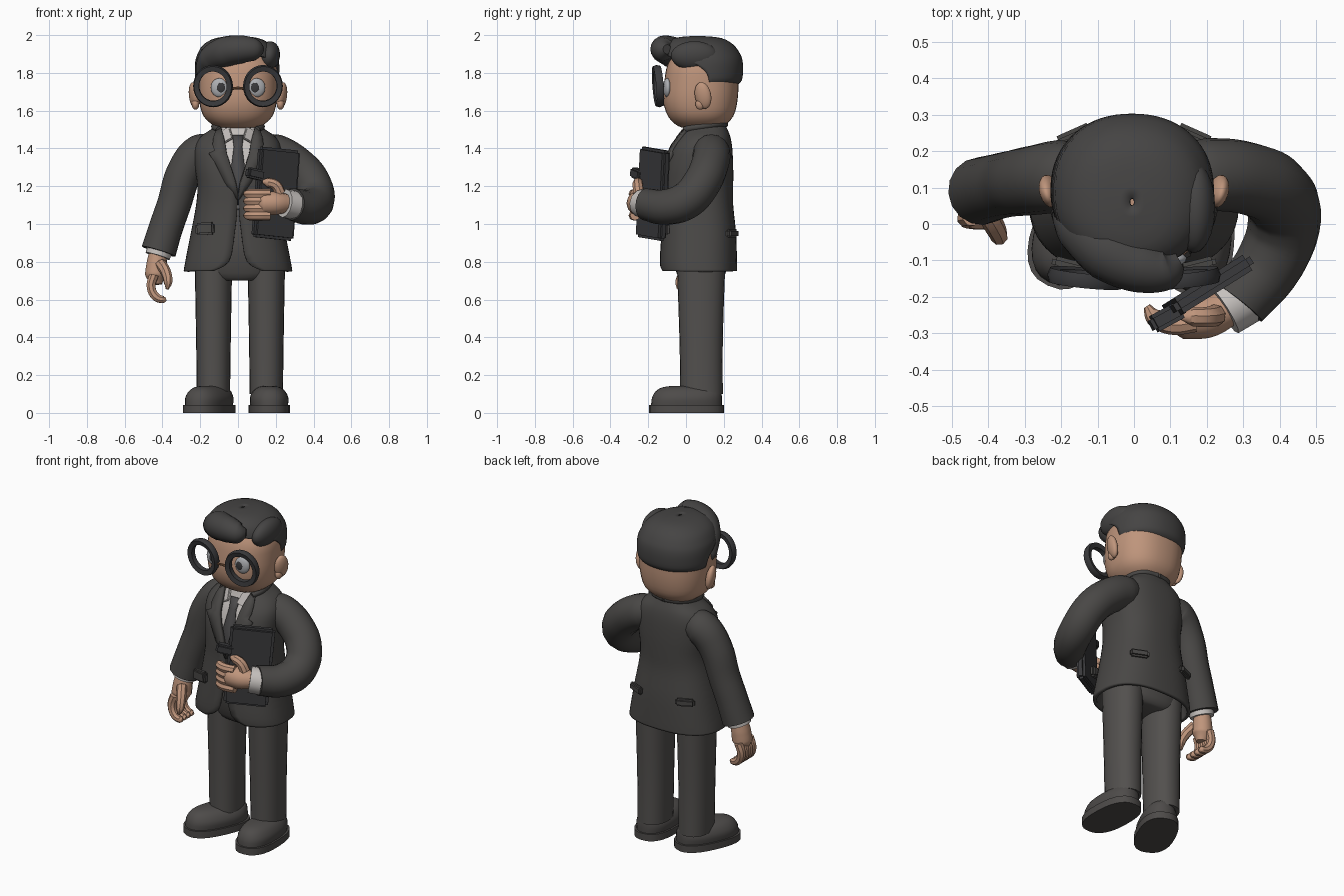
import bpy, bmesh, math
from mathutils import Vector, Euler

cube = bpy.data.objects.get("Cube")
if cube:
    bpy.data.objects.remove(cube)


def material(name, r, g, b):
    m = bpy.data.materials.new(name)
    m.use_nodes = True
    m.diffuse_color = (r, g, b, 1)
    m.node_tree.nodes["Principled BSDF"].inputs["Base Color"].default_value = (r, g, b, 1)
    return m


skin = material("skin", .52, .3, .2)
hair = material("hair", .06, .058, .057)
suit = material("suit", .066, .063, .06)
trouser = material("trouser", .085, .08, .076)
leather = material("shoe leather", .075, .07, .067)
linen = material("shirt linen", .56, .53, .51)
silk = material("tie silk", .07, .068, .07)
black = material("black", .042, .042, .045)
eye_white = material("eye white", .42, .43, .45)
bronze = material("bronze", .25, .12, .06)
parts = []


def finish(name, bm, mat, thick=0):
    me = bpy.data.meshes.new(name)
    bm.to_mesh(me)
    bm.free()
    me.materials.append(mat)
    ob = bpy.data.objects.new(name, me)
    bpy.context.collection.objects.link(ob)
    if thick:
        mod = ob.modifiers.new("thickness", "SOLIDIFY")
        mod.thickness, mod.offset = thick, -1
    parts.append(ob)
    return ob


def spline(rows, steps):
    """Catmull-Rom rows between the given rows."""
    rows = [Vector(r) for r in rows]
    out = []
    for i in range(len(rows) - 1):
        a, b, c, d = rows[max(i - 1, 0)], rows[i], rows[i + 1], rows[min(i + 2, len(rows) - 1)]
        for k in range(steps):
            t = k / steps
            out.append(b + (c - a) * t / 2 + (a * 2 - b * 5 + c * 4 - d) * t * t / 2
                       + (b * 3 - a - c * 3 + d) * t ** 3 / 2)
    return out + [rows[-1]]


def loft(name, rows, mat, cx=0, power=.82, n=32, steps=3, thick=0):
    """Stack rounded sections: height, half width, front y, back y, front opening in degrees."""
    bm = bmesh.new()
    rings = []
    for z, w, front, back, opening in spline(rows, steps):
        start = math.radians(max(opening, 0))
        ring = []
        for i in range(n + 1):
            t = start + (2 * math.pi - 2 * start) * i / n
            s, c = math.sin(t), math.cos(t)
            x = math.copysign(abs(s) ** power, s) * w
            y = (front + back) / 2 - math.copysign(abs(c) ** power, c) * (back - front) / 2
            ring.append(bm.verts.new((cx + x, y, z)))
        rings.append(ring)
    for lo, hi in zip(rings, rings[1:]):
        for i in range(n):
            bm.faces.new((lo[i], lo[i + 1], hi[i + 1], hi[i]))
    bmesh.ops.remove_doubles(bm, verts=bm.verts, dist=.0004)
    if not thick:
        bmesh.ops.holes_fill(bm, edges=[e for e in bm.edges if e.is_boundary])
    return finish(name, bm, mat, thick)


def tube(name, points, mat, sides=4):
    """Sweep a round section through x, y, z, radius points."""
    cu = bpy.data.curves.new(name, "CURVE")
    cu.dimensions, cu.bevel_depth, cu.bevel_resolution = "3D", 1, sides
    cu.use_fill_caps, cu.resolution_u = True, 6
    sp = cu.splines.new("BEZIER")
    sp.bezier_points.add(len(points) - 1)
    for bp, (x, y, z, r) in zip(sp.bezier_points, points):
        bp.co, bp.radius = (x, y, z), r
        bp.handle_left_type = bp.handle_right_type = "AUTO"
    tmp = bpy.data.objects.new("path", cu)
    bpy.context.collection.objects.link(tmp)
    bpy.context.view_layer.update()
    mesh = bpy.data.meshes.new_from_object(tmp.evaluated_get(bpy.context.evaluated_depsgraph_get()))
    bm = bmesh.new()
    bm.from_mesh(mesh)
    bpy.data.objects.remove(tmp)
    bmesh.ops.remove_doubles(bm, verts=bm.verts, dist=.0001)
    for f in bm.faces:
        f.material_index = 0
    return finish(name, bm, mat)


def ball(name, loc, size, mat, rot=(0, 0, 0)):
    bm = bmesh.new()
    bmesh.ops.create_uvsphere(bm, u_segments=20, v_segments=12, radius=1)
    ob = finish(name, bm, mat)
    ob.location, ob.scale, ob.rotation_euler = loc, size, rot
    return ob


def box(name, loc, size, mat, rot=(0, 0, 0), bevel=.01):
    bm = bmesh.new()
    bmesh.ops.create_cube(bm, size=1)
    bmesh.ops.scale(bm, vec=size, verts=bm.verts)
    bmesh.ops.bevel(bm, geom=bm.edges[:], offset=bevel, segments=2, affect="EDGES")
    ob = finish(name, bm, mat)
    ob.location, ob.rotation_euler = loc, rot
    return ob


# Legs, hips and shoes
loft("hips", [(.7, .12, -.02, .18, 0), (.74, .215, -.05, .21, 0), (.9, .22, -.09, .23, 0),
              (1.12, .19, -.08, .22, 0)], trouser)
for side, cx, turn in (("right", -.13, -25), ("left", .15, 2)):
    loft(side + "_trouser_leg", [(.1, .088, -.03, .195, 0), (.4, .092, -.035, .195, 0),
                                 (.84, .1, -.05, .21, 0)], trouser, cx, .9, 24)
    sole = loft(side + "_sole", [(0, .11, -.28, .115, 0), (.042, .11, -.28, .115, 0)], leather, 0, .8, 28, 1)
    shoe = loft(side + "_shoe", [(.042, .1, -.27, .105, 0), (.08, .102, -.265, .105, 0), (.115, .085, -.245, .1, 0),
                                 (.135, .06, -.21, .08, 0), (.143, .03, -.16, .05, 0)], leather, 0, .85, 28)
    for ob in (sole, shoe):
        ob.location = (cx + .012, .085, 0)
        ob.rotation_euler.z = math.radians(turn)

# Shirt, tie and neck
loft("shirt", [(1.08, .19, -.085, .22, 0), (1.2, .19, -.09, .22, 0), (1.3, .2, -.08, .22, 0),
               (1.4, .19, -.05, .21, 0), (1.46, .15, -.02, .2, 0), (1.52, .095, .0, .18, 0)], linen)
loft("neck", [(1.45, .08, .02, .17, 0), (1.56, .08, .02, .17, 0)], skin, steps=1)
bm = bmesh.new()
edge = [(.03, -.025, 1.47), (.022, -.055, 1.41), (.036, -.092, 1.3), (.026, -.108, 1.2), (.012, -.11, 1.1)]
pairs = [[bm.verts.new((s * x, y, z)) for s in (-1, 1)] for x, y, z in edge]
for a, b in zip(pairs, pairs[1:]):
    bm.faces.new((a[1], a[0], b[0], b[1]))
finish("tie", bm, silk, .012)
for s in (-1, 1):
    box("shirt_collar_flap", (s * .06, -.02, 1.47), (.06, .015, .08), linen, (-.5, s * .5, s * .35), .004)

# Jacket with an open front
loft("jacket", [(.75, .288, -.135, .27, 22), (.8, .28, -.14, .27, 6.5), (.95, .25, -.13, .265, 2.2),
                (1.1, .222, -.12, .25, .3), (1.2, .215, -.12, .25, 1.6), (1.3, .228, -.11, .25, 7.5),
                (1.4, .23, -.08, .245, 15), (1.46, .2, -.04, .235, 22), (1.5, .145, -.01, .22, 34),
                (1.53, .11, .02, .205, 50)], suit, 0, .8, 44, 3, .02)
for s in (-1, 1):
    bm = bmesh.new()
    rows = [(1.13, .0, .012, -.128), (1.22, .016, .07, -.13), (1.32, .044, .12, -.116), (1.375, .06, .155, -.1),
            (1.39, .063, .125, -.094), (1.42, .067, .135, -.08), (1.46, .075, .13, -.05), (1.51, .09, .115, -.01)]
    grid = [[bm.verts.new((s * (a + (b - a) * k / 2), y + .006 * k, z)) for k in range(3)] for z, a, b, y in rows]
    for lo, hi in zip(grid, grid[1:]):
        for k in range(2):
            face = (lo[k], lo[k + 1], hi[k + 1], hi[k])
            bm.faces.new(face if s > 0 else face[::-1])
    finish("lapel", bm, suit, .022)
    tube("jacket_collar", [(s * .1, -.01, 1.5, .016), (s * .122, .07, 1.515, .02),
                           (s * .09, .175, 1.53, .02), (0, .205, 1.53, .02)], suit, 3)
    box("front_pocket_flap", (s * .175, -.115, .975), (.1, .035, .065), suit, (0, s * .05, s * .25))
    box("back_pocket_flap", (s * .165, .245, .95), (.11, .03, .045), suit, (0, 0, -s * .42))

# Straight right arm and hanging hand
tube("right_sleeve", [(-.15, .13, 1.385, .09), (-.2, .13, 1.375, .1), (-.275, .12, 1.29, .095),
                      (-.34, .11, 1.1, .09), (-.385, .1, .97, .09), (-.42, .09, .855, .093)], suit, 6)
tube("right_cuff", [(-.41, .09, .88, .07), (-.425, .085, .83, .068)], linen)
tube("right_palm", [(-.424, .085, .86, .045), (-.43, .08, .79, .055), (-.435, .075, .73, .058),
                    (-.432, .07, .68, .03)], skin)
for k in range(4):
    y = .125 - .035 * k
    tube("right_finger", [(-.445, y, .73, .026), (-.46, y - .005, .67, .025), (-.435, y - .012, .615, .024),
                          (-.395, y - .015, .6, .02), (-.38, y - .015, .602, .008)], skin, 2)
tube("right_thumb", [(-.41, .04, .79, .03), (-.38, -.01, .74, .028), (-.37, -.035, .69, .024),
                     (-.375, -.04, .655, .009)], skin, 2)

# Bent left arm, hand and book
tube("left_sleeve", [(.15, .13, 1.385, .09), (.2, .135, 1.375, .1), (.31, .125, 1.31, .1), (.39, .085, 1.22, .1),
                     (.412, .01, 1.13, .1), (.375, -.1, 1.09, .095), (.285, -.215, 1.105, .085)], suit, 6)
tube("left_cuff", [(.3, -.2, 1.1, .078), (.245, -.235, 1.11, .076)], linen)
tube("left_palm", [(.26, -.23, 1.11, .05), (.2, -.25, 1.11, .062), (.14, -.25, 1.11, .065),
                   (.1, -.245, 1.11, .04)], skin)
for k in range(4):
    z = 1.045 + .038 * k
    tube("left_finger", [(.17, -.27, z, .026), (.1, -.276, z, .027), (.055, -.255, z, .025),
                         (.035, -.225, z, .01)], skin, 2)
tube("left_thumb", [(.225, -.25, 1.16, .03), (.2, -.255, 1.205, .028), (.16, -.255, 1.22, .026),
                    (.13, -.255, 1.225, .009)], skin, 2)
box("book", (.2, -.175, 1.16), (.25, .05, .48), black, (0, .09, .56), .014)
box("book_clasp", (.09, -.255, 1.265), (.1, .05, .055), black, (0, .2, .5))

# Head, ears and eyes
loft("head", [(1.505, .06, .01, .15, 0), (1.52, .125, -.045, .2, 0), (1.57, .182, -.095, .25, 0),
              (1.65, .205, -.12, .272, 0), (1.75, .21, -.115, .278, 0), (1.85, .2, -.095, .27, 0),
              (1.95, .13, -.03, .21, 0)], skin, 0, .85, 36)
for s in (-1, 1):
    ball("ear", (s * .232, .09, 1.68), (.026, .045, .072), skin, (.15, s * .15, -s * .3))
    ball("ear_lobe", (s * .225, .075, 1.635), (.02, .025, .03), skin)
    ball("eye", (s * .1, -.1, 1.722), (.045, .02, .05), eye_white, (0, 0, s * .15))
    ball("pupil", (s * .09, -.117, 1.722), (.022, .006, .026), black)
    # Spectacle rim
    bm = bmesh.new()
    rings = []
    for i in range(28):
        a = math.tau * i / 28
        rings.append([bm.verts.new((math.cos(a) * r, y, math.sin(a) * r * 1.06))
                      for r, y in ((.074, -.014), (.1, -.02), (.106, 0), (.1, .02), (.074, .014))])
    for a, b in zip(rings, rings[1:] + rings[:1]):
        for k in range(5):
            bm.faces.new((a[k], b[k], b[k - 1], a[k - 1]))
    bmesh.ops.recalc_face_normals(bm, faces=bm.faces)
    rim = finish("spectacle_rim", bm, black)
    rim.location, rim.rotation_euler = (s * .132, -.148, 1.73), (.08, 0, s * .1)
tube("spectacle_bridge", [(-.055, -.15, 1.71, .007), (0, -.155, 1.72, .007), (.055, -.15, 1.71, .007)], bronze, 2)

# Swept hair
loft("hair", [(1.735, .2, -.12, .27, 100), (1.76, .22, -.12, .295, 98), (1.81, .224, -.12, .302, 92),
              (1.86, .222, -.12, .3, 72), (1.9, .21, -.125, .287, 20), (1.95, .178, -.11, .25, 0),
              (1.985, .11, -.06, .185, 0), (1.996, .006, .05, .07, 0)], hair, -.005, .92, 36, 3, .02)
tube("hair_quiff", [(.125, -.1, 1.925, .025), (.09, -.12, 1.925, .06), (.02, -.115, 1.925, .074),
                    (-.07, -.075, 1.91, .082), (-.15, -.01, 1.865, .068), (-.195, .03, 1.79, .03),
                    (-.2, .04, 1.755, .006)], hair, 6)
ball("hair_side_lobe", (.165, .045, 1.89), (.057, .125, .078), hair, (0, .15, 0))

# Smooth shading with kept edges
bpy.ops.object.select_all(action="DESELECT")
for ob in parts:
    ob.select_set(True)
bpy.context.view_layer.objects.active = parts[0]
bpy.ops.object.shade_smooth_by_angle(angle=math.radians(40))
